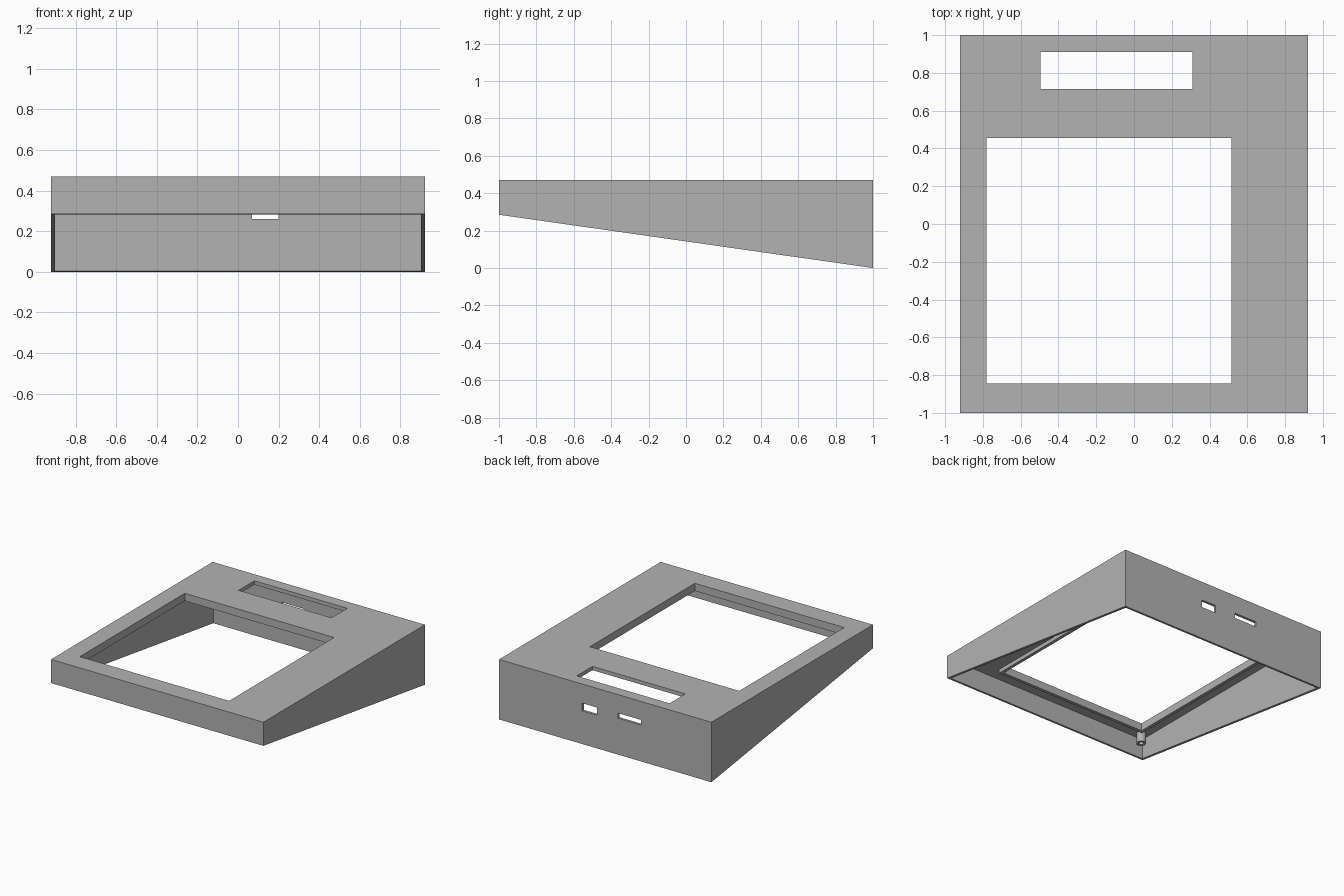
import bpy
import bmesh
from mathutils import Matrix, Vector

if "Cube" in bpy.data.objects:
    bpy.data.objects.remove(bpy.data.objects["Cube"], do_unlink=True)

grey = bpy.data.materials.new("plain_grey")
grey.use_nodes = True
colour = (0.45, 0.45, 0.45, 1)
grey.diffuse_color = colour
grey.node_tree.nodes["Principled BSDF"].inputs["Base Color"].default_value = colour


def finish(name, bm):
    bmesh.ops.recalc_face_normals(bm, faces=bm.faces)
    mesh = bpy.data.meshes.new(name)
    bm.to_mesh(mesh)
    bm.free()
    mesh.materials.append(grey)
    obj = bpy.data.objects.new(name, mesh)
    bpy.context.collection.objects.link(obj)
    return obj


def box(name, x, y, z):
    bm = bmesh.new()
    low, high = Vector((x[0], y[0], z[0])), Vector((x[1], y[1], z[1]))
    size = high - low
    bmesh.ops.create_cube(bm, size=1, matrix=Matrix.Translation((low + high) / 2)
                          @ Matrix.Diagonal((*size, 1)))
    return finish(name, bm)


def cylinder(name, x, y, z, radius):
    bm = bmesh.new()
    bmesh.ops.create_cone(bm, cap_ends=True, segments=24, radius1=radius, radius2=radius,
                          depth=z[1] - z[0],
                          matrix=Matrix.Translation((x, y, (z[0] + z[1]) / 2)))
    return finish(name, bm)


def cut(obj, cutters):
    # Carve the cutters out, bake the result and drop the helpers
    for cutter in cutters:
        cutter.hide_render = True
        mod = obj.modifiers.new("cut", "BOOLEAN")
        mod.operation, mod.solver, mod.object = "DIFFERENCE", "EXACT", cutter
    graph = bpy.context.evaluated_depsgraph_get()
    mesh = bpy.data.meshes.new_from_object(obj.evaluated_get(graph))
    obj.modifiers.clear()
    obj.data = mesh
    for cutter in cutters:
        bpy.data.objects.remove(cutter, do_unlink=True)


HALF_X, TOP, UNDER, RIM = 0.92, 0.47, 0.44, 0.41
WINDOW_X, WINDOW_Y = (-0.78, 0.515), (-0.845, 0.455)

# Wedge-shaped housing: side profile extruded across the width
bm = bmesh.new()
profile = [(-1, 0.285), (1, 0), (1, TOP), (-1, TOP)]
face = bm.faces.new([bm.verts.new((-HALF_X, y, z)) for y, z in profile])
side = bmesh.ops.extrude_face_region(bm, geom=[face])
bmesh.ops.translate(bm, vec=(2 * HALF_X, 0, 0),
                    verts=[v for v in side["geom"] if isinstance(v, bmesh.types.BMVert)])
housing = finish("housing", bm)

# Hollow interior, top openings and the two ports in the back wall
cut(housing, [
    box("interior_cutter", (-0.9, 0.9), (-0.98, 0.98), (-0.5, UNDER)),
    box("window_cutter", WINDOW_X, WINDOW_Y, (0.4, 0.6)),
    box("top_slot_cutter", (-0.495, 0.31), (0.715, 0.91), (0.4, 0.6)),
    box("square_port_cutter", (0.07, 0.2), (0.9, 1.1), (0.26, 0.32)),
    box("slim_port_cutter", (-0.31, -0.11), (0.9, 1.1), (0.285, 0.325)),
])

# Raised rim beneath the plate around the window
w = 0.025
rim = box("window_rim", (WINDOW_X[0] - w, WINDOW_X[1] + w),
          (WINDOW_Y[0] - w, WINDOW_Y[1] + w), (RIM, UNDER))
cut(rim, [box("rim_cutter", WINDOW_X, WINDOW_Y, (0.3, 0.6))])

# Hollow screw posts under the corners of the plate
for end, y in (("front", -0.92), ("back", 0.92)):
    for hand, x in (("left", 0.84), ("right", -0.84)):
        post = cylinder(f"{end}_{hand}_screw_post", x, y, (0.36, UNDER), 0.035)
        cut(post, [cylinder("post_hole_cutter", x, y, (0.3, 0.43), 0.018)])
        bpy.ops.object.select_all(action="DESELECT")
        post.select_set(True)
        bpy.context.view_layer.objects.active = post
        bpy.ops.object.shade_smooth_by_angle()
